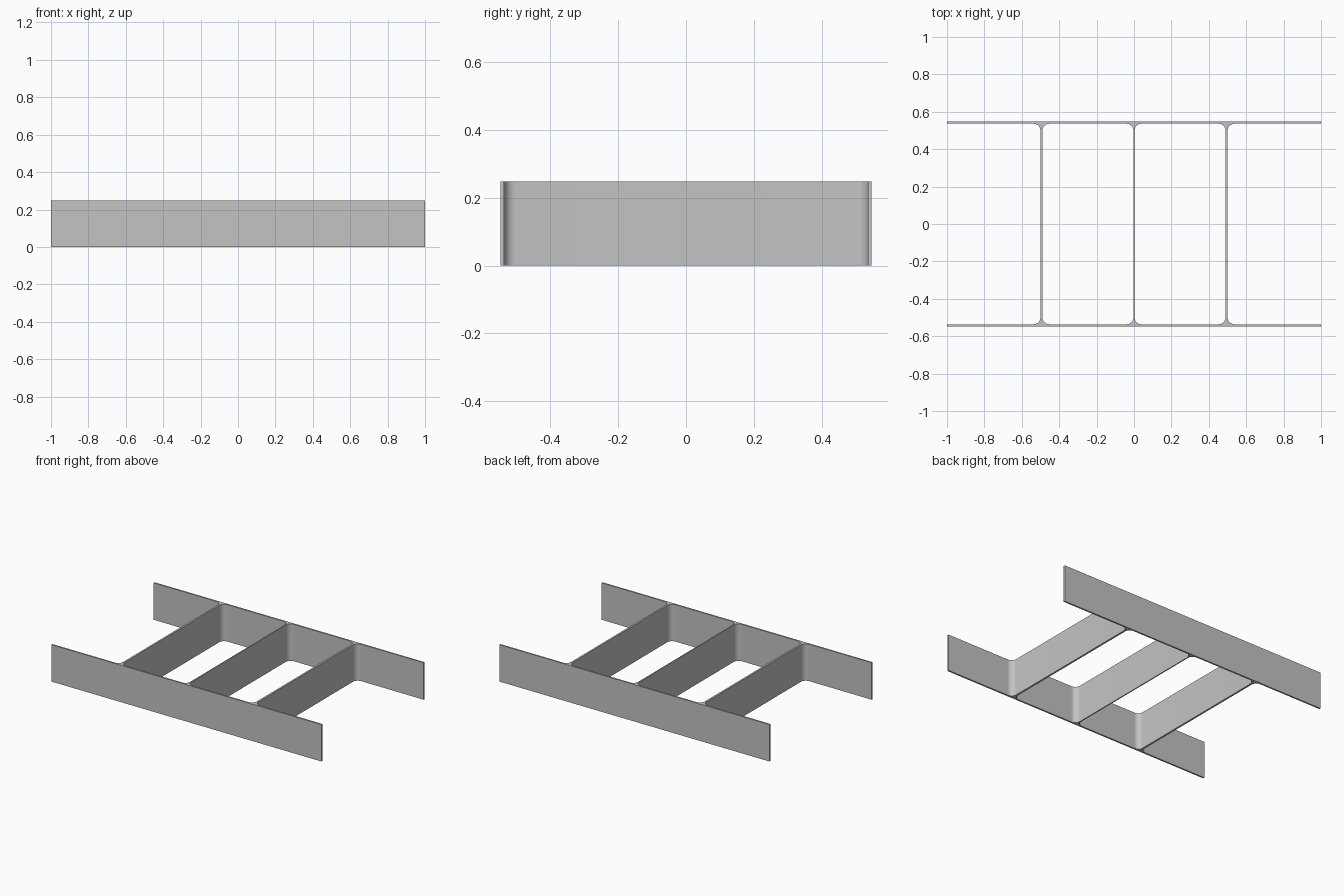
import bpy, bmesh, math

HEIGHT = 0.247
OUTER_Y = 0.547
INNER_Y = 0.536
FILLET = 0.035
STEPS = 10

cube = bpy.data.objects.get("Cube")
if cube:
    bpy.data.objects.remove(cube)

grey = bpy.data.materials.new("light grey")
grey.use_nodes = True
colour = (0.55, 0.55, 0.55, 1)
grey.diffuse_color = colour
grey.node_tree.nodes["Principled BSDF"].inputs["Base Color"].default_value = colour


def extrude_outline(name, outline, x=0.0):
    """Extrude a counter-clockwise plan outline up to the full height."""
    bm = bmesh.new()
    base = bm.faces.new([bm.verts.new((px, py, 0)) for px, py in outline])
    top = bmesh.ops.extrude_face_region(bm, geom=[base], use_keep_orig=True)
    verts = [v for v in top["geom"] if isinstance(v, bmesh.types.BMVert)]
    bmesh.ops.translate(bm, verts=verts, vec=(0, 0, HEIGHT))
    bmesh.ops.recalc_face_normals(bm, faces=bm.faces)
    mesh = bpy.data.meshes.new(name)
    bm.to_mesh(mesh)
    bm.free()
    mesh.materials.append(grey)
    obj = bpy.data.objects.new(name, mesh)
    obj.location.x = x
    bpy.context.collection.objects.link(obj)
    bpy.ops.object.select_all(action="DESELECT")
    obj.select_set(True)
    bpy.context.view_layer.objects.active = obj
    bpy.ops.object.shade_smooth_by_angle(angle=math.radians(30))


def web_outline(half):
    """Thin web that flares into the rails with a concave fillet at each corner."""
    quarter = []
    for i in range(STEPS + 1):
        a = math.pi / 2 * i / STEPS
        quarter.append((half + FILLET * (1 - math.cos(a)),
                        INNER_Y - FILLET * (1 - math.sin(a))))
    right = [(x, -y) for x, y in reversed(quarter)] + quarter
    return right + [(-x, -y) for x, y in right]


# Long side rails
for name, side in (("front_rail", -1), ("back_rail", 1)):
    y0, y1 = sorted((side * INNER_Y, side * OUTER_Y))
    extrude_outline(name, [(-1, y0), (1, y0), (1, y1), (-1, y1)])

# Cross webs: the middle one is thinner than the outer pair
for name, x, half in (("right_web", -0.495, 0.006),
                      ("middle_web", 0.0, 0.0035),
                      ("left_web", 0.495, 0.006)):
    extrude_outline(name, web_outline(half), x)
